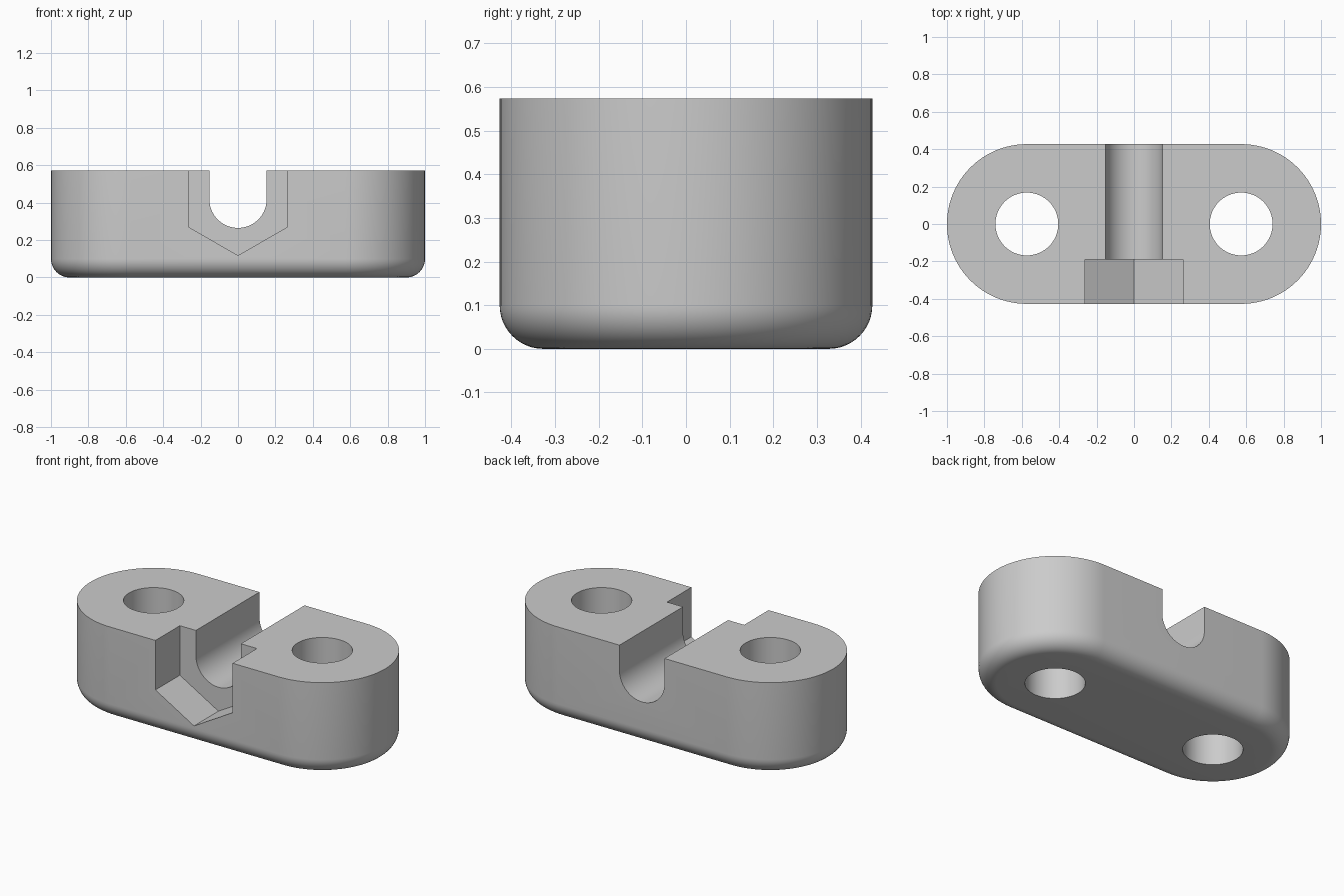
import bpy, bmesh, math

old = bpy.data.objects.get("Cube")
if old:
    bpy.data.objects.remove(old)

R, CX, H, FILLET = 0.427, 0.573, 0.573, 0.1
HOLE_R, SLOT_R, NUT_W, NUT_Y = 0.168, 0.153, 0.262, -0.19

grey = bpy.data.materials.new("plain_grey")
grey.use_nodes = True
grey.diffuse_color = (0.6, 0.6, 0.6, 1)
grey.node_tree.nodes["Principled BSDF"].inputs["Base Color"].default_value = (0.6, 0.6, 0.6, 1)


def loft(name, rings):
    """Closed solid through matching rings of points."""
    bm = bmesh.new()
    loops = [[bm.verts.new(p) for p in ring] for ring in rings]
    n = len(loops[0])
    for a, b in zip(loops, loops[1:]):
        for i in range(n):
            j = (i + 1) % n
            bm.faces.new((a[i], a[j], b[j], b[i]))
    bm.faces.new(loops[0][::-1])
    bm.faces.new(loops[-1])
    bmesh.ops.recalc_face_normals(bm, faces=bm.faces)
    mesh = bpy.data.meshes.new(name)
    bm.to_mesh(mesh)
    bm.free()
    mesh.materials.append(grey)
    obj = bpy.data.objects.new(name, mesh)
    bpy.context.collection.objects.link(obj)
    return obj


def arc(cx, cy, r, start, end, steps):
    angles = [math.radians(start + (end - start) * i / steps) for i in range(steps + 1)]
    return [(cx + r * math.cos(a), cy + r * math.sin(a)) for a in angles]


def stadium(r, z):
    pts = arc(CX, 0, r, -90, 90, 48) + arc(-CX, 0, r, 90, 270, 48)
    return [(x, y, z) for x, y in pts]


def front_prism(name, profile, y0, y1):
    return loft(name, [[(x, y, z) for x, z in profile] for y in (y0, y1)])


# Rounded block with a filleted lower edge
rings = []
for k in range(13):
    a = math.radians(90 * k / 12)
    rings.append(stadium(R - FILLET * (1 - math.sin(a)), FILLET * (1 - math.cos(a))))
rings.append(stadium(R, H))
body = loft("clamp_block", rings)

# Bolt holes, one at each end
cutters = []
for side, x in (("left", CX), ("right", -CX)):
    circle = arc(x, 0, HOLE_R, 0, 360, 64)[:-1]
    cutters.append(loft(side + "_hole_cutter", [[(px, py, z) for px, py in circle] for z in (-0.2, 0.8)]))

# Round-bottomed channel running front to back
channel = [(SLOT_R, 0.8)] + arc(0, 0.265 + SLOT_R, SLOT_R, 0, -180, 48) + [(-SLOT_R, 0.8)]
cutters.append(front_prism("channel_cutter", channel, -0.7, 0.7))

# Front pocket with a pointed floor
pocket = [(-NUT_W, 0.8), (-NUT_W, 0.269), (0, 0.118), (NUT_W, 0.269), (NUT_W, 0.8)]
cutters.append(front_prism("pocket_cutter", pocket, -0.7, NUT_Y))

# Cut the block, then discard the cutters
bpy.context.view_layer.objects.active = body
for cutter in cutters:
    cutter.hide_render = True
    mod = body.modifiers.new(cutter.name, "BOOLEAN")
    mod.operation = "DIFFERENCE"
    mod.solver = "EXACT"
    mod.object = cutter
    bpy.ops.object.modifier_apply(modifier=mod.name)
    bpy.data.objects.remove(cutter)

# Smooth curved walls, keep cut edges sharp
bpy.ops.object.select_all(action="DESELECT")
body.select_set(True)
bpy.ops.object.shade_smooth_by_angle(angle=math.radians(25))
